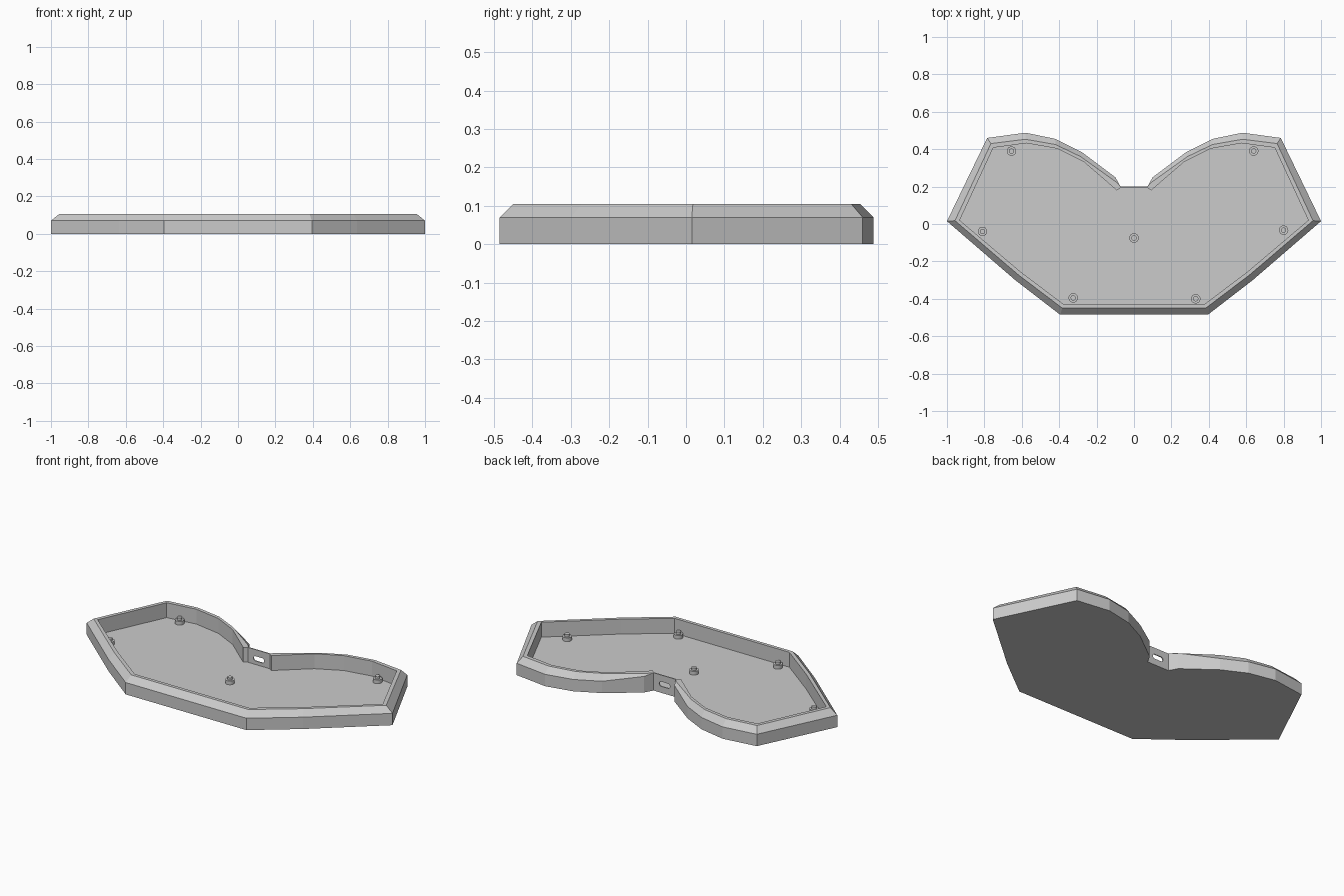
import bpy
import bmesh

cube = bpy.data.objects.get("Cube")
if cube:
    bpy.data.objects.remove(cube)

grey = bpy.data.materials.new("plain grey")
grey.use_nodes = True
grey.diffuse_color = (0.6, 0.6, 0.6, 1)
grey.node_tree.nodes["Principled BSDF"].inputs["Base Color"].default_value = (0.6, 0.6, 0.6, 1)

TOP, SHOULDER, FLOOR = 0.105, 0.07, 0.017


def make_object(name, bm):
    bmesh.ops.recalc_face_normals(bm, faces=bm.faces)
    mesh = bpy.data.meshes.new(name)
    bm.to_mesh(mesh)
    bm.free()
    mesh.materials.append(grey)
    obj = bpy.data.objects.new(name, mesh)
    bpy.context.collection.objects.link(obj)
    return obj


def ring(bm, half, heights):
    """Closed loop from one half outline, mirrored across x."""
    pts = [(x, y, z) for (x, y), z in zip(half, heights)]
    pts += [(-x, y, z) for x, y, z in reversed(pts)]
    return [bm.verts.new(p) for p in pts]


def bridge(bm, a, b):
    n = len(a)
    for i in range(n):
        j = (i + 1) % n
        bm.faces.new((a[i], a[j], b[j], b[i]))


# Half outlines, from the front edge round to the rear notch
outer = [(0.395, -0.485), (0.635, -0.30), (1.0, 0.015), (0.785, 0.46), (0.58, 0.488),
         (0.42, 0.455), (0.28, 0.385), (0.10, 0.25), (0.072, 0.2)]
rim = [(0.383, -0.45), (0.618, -0.272), (0.957, 0.018), (0.765, 0.43), (0.58, 0.453),
       (0.42, 0.425), (0.285, 0.36), (0.092, 0.222), (0.072, 0.2)]
inner = [(0.375, -0.43), (0.607, -0.255), (0.932, 0.02), (0.752, 0.408), (0.575, 0.432),
         (0.41, 0.403), (0.268, 0.332), (0.092, 0.18), (0.072, 0.194)]
n = len(outer)

# Tray: chamfered wall, thin rear panel and floor
bm = bmesh.new()
base = ring(bm, outer, [0] * n)
shoulder = ring(bm, outer, [SHOULDER] * (n - 2) + [0.095, TOP])
rim_out = ring(bm, rim, [TOP] * n)
rim_in = ring(bm, inner, [TOP] * n)
floor = ring(bm, inner, [FLOOR] * n)
loops = [base, shoulder, rim_out, rim_in, floor]
for a, b in zip(loops, loops[1:]):
    bridge(bm, a, b)
bm.faces.new(base)
bm.faces.new(floor)
bmesh.ops.remove_doubles(bm, verts=bm.verts, dist=0.0005)
tray = make_object("tray", bm)

# Rounded port opening through the rear panel
bm = bmesh.new()
bmesh.ops.create_cube(bm, size=1)
bmesh.ops.scale(bm, vec=(0.07, 0.05, 0.028), verts=bm.verts)
bmesh.ops.translate(bm, vec=(0, 0.197, 0.052), verts=bm.verts)
along_y = [e for e in bm.edges if abs(e.verts[0].co.y - e.verts[1].co.y) > 0.01]
bmesh.ops.bevel(bm, geom=along_y, offset=0.0135, segments=5, profile=0.5, affect='EDGES')
cutter = make_object("port_cutter", bm)
cutter.hide_render = True
cutter.hide_set(True)
cut = tray.modifiers.new("port", 'BOOLEAN')
cut.object = cutter
cut.operation = 'DIFFERENCE'
cut.solver = 'EXACT'

# Stepped mounting posts on the floor
posts = [(-0.655, 0.39), (0.64, 0.39), (-0.81, -0.04), (0.80, -0.033),
         (0, -0.075), (-0.325, -0.395), (0.33, -0.4)]
profile = [(0.025, FLOOR - 0.005), (0.025, FLOOR + 0.022), (0.014, FLOOR + 0.022), (0.014, FLOOR + 0.036)]
for number, (x, y) in enumerate(posts, 1):
    bm = bmesh.new()
    circles = []
    for radius, z in profile:
        circle = bmesh.ops.create_circle(bm, segments=24, radius=radius)["verts"]
        bmesh.ops.translate(bm, vec=(x, y, z), verts=circle)
        circles.append(circle)
    for a, b in zip(circles, circles[1:]):
        bridge(bm, a, b)
    bm.faces.new(circles[0])
    bm.faces.new(circles[-1])
    post = make_object(f"mounting_post_{number}", bm)
    bpy.context.view_layer.objects.active = post
    post.select_set(True)
    bpy.ops.object.shade_smooth_by_angle()
    post.select_set(False)
